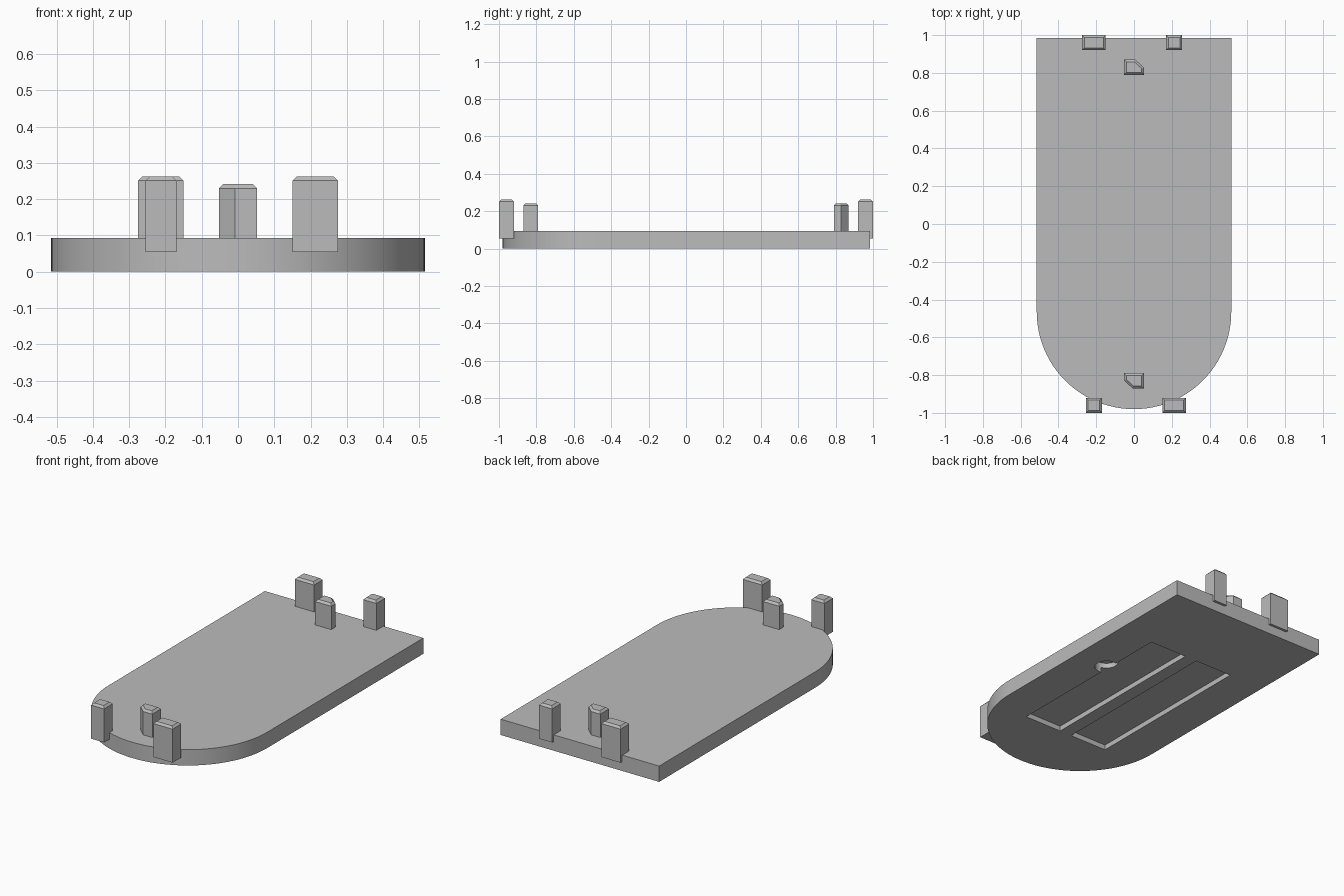
import bpy
import bmesh
from math import cos, sin, pi

cube = bpy.data.objects.get("Cube")
if cube:
    bpy.data.objects.remove(cube, do_unlink=True)

# Single grey plastic material
GREY = (0.5, 0.5, 0.5, 1)
grey = bpy.data.materials.new("grey plastic")
grey.diffuse_color = GREY
grey.use_nodes = True
grey.node_tree.nodes["Principled BSDF"].inputs["Base Color"].default_value = GREY


def prism(name, outline, z0, z1, chamfer=0):
    """Extrude an outline from z0 to z1, optionally chamfering its top rim."""
    bm = bmesh.new()
    base = bm.faces.new([bm.verts.new((x, y, z0)) for x, y in outline])
    ext = bmesh.ops.extrude_face_region(bm, geom=[base], use_keep_orig=True)["geom"]
    top = [g for g in ext if isinstance(g, bmesh.types.BMVert)]
    for v in top:
        v.co.z = z1
    bmesh.ops.recalc_face_normals(bm, faces=bm.faces)
    if chamfer:
        rim = [e for e in bm.edges if all(v in top for v in e.verts)]
        bmesh.ops.bevel(bm, geom=rim, offset=chamfer, segments=1,
                        profile=0.5, affect='EDGES')
    mesh = bpy.data.meshes.new(name)
    bm.to_mesh(mesh)
    bm.free()
    mesh.materials.append(grey)
    obj = bpy.data.objects.new(name, mesh)
    bpy.context.collection.objects.link(obj)
    return obj


def rectangle(x0, x1, y0, y1):
    return [(x0, y0), (x1, y0), (x1, y1), (x0, y1)]


def arc(cx, cy, r, start, end, steps):
    angles = [start + (end - start) * i / steps for i in range(steps + 1)]
    return [(cx + r * cos(a), cy + r * sin(a)) for a in angles]


def select_only(obj):
    bpy.ops.object.select_all(action='DESELECT')
    obj.select_set(True)
    bpy.context.view_layer.objects.active = obj


def cut(target, cutter):
    cutter.hide_render = True
    mod = target.modifiers.new("cut", 'BOOLEAN')
    mod.operation = 'DIFFERENCE'
    mod.solver = 'EXACT'
    mod.object = cutter
    select_only(target)
    bpy.ops.object.modifier_apply(modifier=mod.name)
    bpy.data.objects.remove(cutter, do_unlink=True)


# Base plate: square back, semicircular front
R = 0.515
outline = arc(0, -0.465, R, pi, 2 * pi, 48) + [(R, 0.985), (-R, 0.985)]
plate = prism("base_plate", outline, 0, 0.093)

# Two long shallow pockets underneath, with a round finger hole beside one
for x0, x1 in ((0.04, 0.285), (-0.285, -0.04)):
    cut(plate, prism("pocket_cutter", rectangle(x0, x1, -0.59, 0.49), -0.05, 0.03))
hole = arc(0.3, 0.12, 0.065, 0, 2 * pi, 32)[:-1]
cut(plate, prism("hole_cutter", hole, -0.05, 0.06))

select_only(plate)
bpy.ops.object.shade_smooth_by_angle(angle=pi / 6)

# Upright pegs, repeated at each end by a half turn
wide = rectangle(-0.275, -0.15, 0.92, 1.0)
narrow = rectangle(0.17, 0.255, 0.92, 1.0)
key = [(-0.052, 0.79), (0.053, 0.79), (0.053, 0.828), (0.008, 0.87), (-0.052, 0.87)]
for end, turn in (("back", 1), ("front", -1)):
    for name, shape, z0, z1 in (("wide_peg", wide, 0.054, 0.263),
                                ("narrow_peg", narrow, 0.054, 0.263),
                                ("key_peg", key, 0.08, 0.242)):
        points = [(turn * x, turn * y) for x, y in shape]
        prism(f"{end}_{name}", points, z0, z1, chamfer=0.012)
